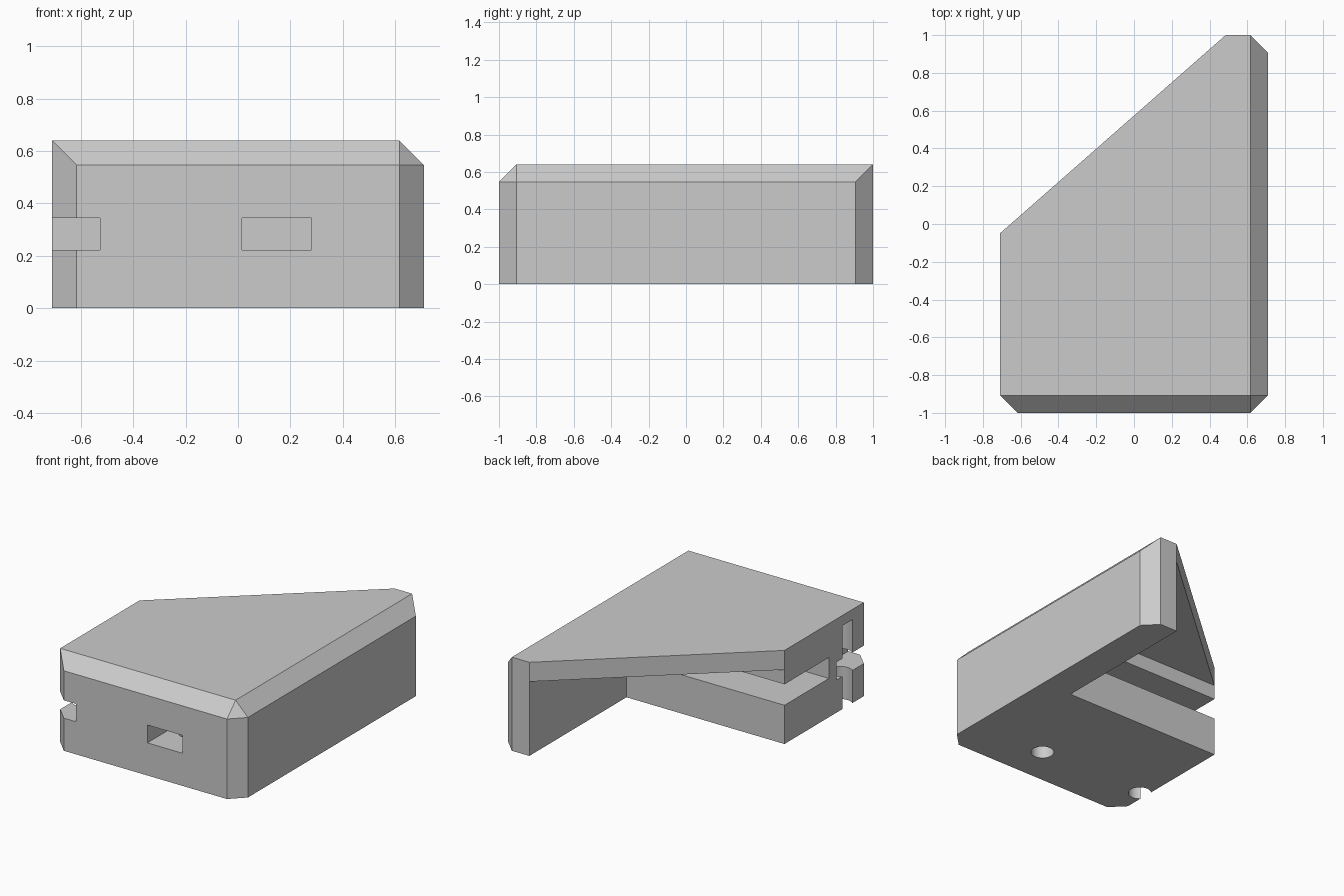
import bpy
import bmesh
import math

default = bpy.data.objects.get("Cube")
if default:
    bpy.data.objects.remove(default, do_unlink=True)

HEIGHT = 0.64
CHAMFER = 0.093
INNER_X, INNER_Y = 0.485, -0.05     # inner corner of the L-shaped base
HOLES = (-0.66, 0.148)              # screw hole centres along x
HOLE_Y = -0.73

grey = bpy.data.materials.new("plain grey")
grey.use_nodes = True
colour = (0.6, 0.6, 0.6, 1)
grey.diffuse_color = colour
grey.node_tree.nodes["Principled BSDF"].inputs["Base Color"].default_value = colour


def make_object(name, bm):
    bmesh.ops.recalc_face_normals(bm, faces=bm.faces[:])
    mesh = bpy.data.meshes.new(name)
    bm.to_mesh(mesh)
    bm.free()
    mesh.materials.append(grey)
    obj = bpy.data.objects.new(name, mesh)
    bpy.context.collection.objects.link(obj)
    return obj


def box(name, low, high):
    bm = bmesh.new()
    bmesh.ops.create_cube(bm, size=1)
    for v in bm.verts:
        v.co = [l + (c + 0.5) * (h - l) for c, l, h in zip(v.co, low, high)]
    return make_object(name, bm)


def cut(target, cutter):
    mod = target.modifiers.new(cutter.name, 'BOOLEAN')
    mod.operation = 'DIFFERENCE'
    mod.solver = 'EXACT'
    mod.object = cutter
    bpy.context.view_layer.objects.active = target
    bpy.ops.object.modifier_apply(modifier=mod.name)
    bpy.data.objects.remove(cutter, do_unlink=True)


# Solid body with one diagonal corner
outline = [(-0.71, -1), (0.71, -1), (0.71, 1), (INNER_X, 1), (-0.71, INNER_Y)]
bm = bmesh.new()
base = bm.faces.new([bm.verts.new((x, y, 0)) for x, y in outline])
side = bmesh.ops.extrude_face_region(bm, geom=[base])
for v in side["geom"]:
    if isinstance(v, bmesh.types.BMVert):
        v.co.z = HEIGHT
bmesh.ops.recalc_face_normals(bm, faces=bm.faces[:])


# Chamfer the outer uprights and the front and right top edges
def is_outer(edge):
    a, b = (v.co for v in edge.verts)
    mid = (a + b) / 2
    if abs(a.z - b.z) > 0.1:
        return abs(mid.y) > 0.9 and not (mid.y > 0 and mid.x < 0.6)
    on_front = a.y < -0.9 and b.y < -0.9
    on_right = a.x > 0.7 and b.x > 0.7
    return mid.z > 0.5 and (on_front or on_right)


bmesh.ops.bevel(bm, geom=[e for e in bm.edges if is_outer(e)], offset=CHAMFER,
                offset_type='OFFSET', segments=1, profile=0.5, affect='EDGES')
bracket = make_object("corner_bracket", bm)

# Open space under the top plate, and the panel slot in the base block
cut(bracket, box("under_plate_space", (-1, INNER_Y, -0.2), (INNER_X, 1.3, 0.508)))
cut(bracket, box("panel_slot", (-1, -0.53, 0.265), (INNER_X, 0.2, 0.408)))

# Nut pockets from the front, and blind screw holes from below
for x in HOLES:
    cut(bracket, box("nut_pocket", (x - 0.133, -1.2, 0.223), (x + 0.133, -0.61, 0.345)))
    bm = bmesh.new()
    bmesh.ops.create_cone(bm, cap_ends=True, segments=48, radius1=0.073, radius2=0.073, depth=0.77)
    bmesh.ops.translate(bm, vec=(x, HOLE_Y, 0.185), verts=bm.verts[:])
    cut(bracket, make_object("screw_hole", bm))

bpy.ops.object.select_all(action='DESELECT')
bracket.select_set(True)
bpy.context.view_layer.objects.active = bracket
bpy.ops.object.shade_smooth_by_angle(angle=math.radians(30))
